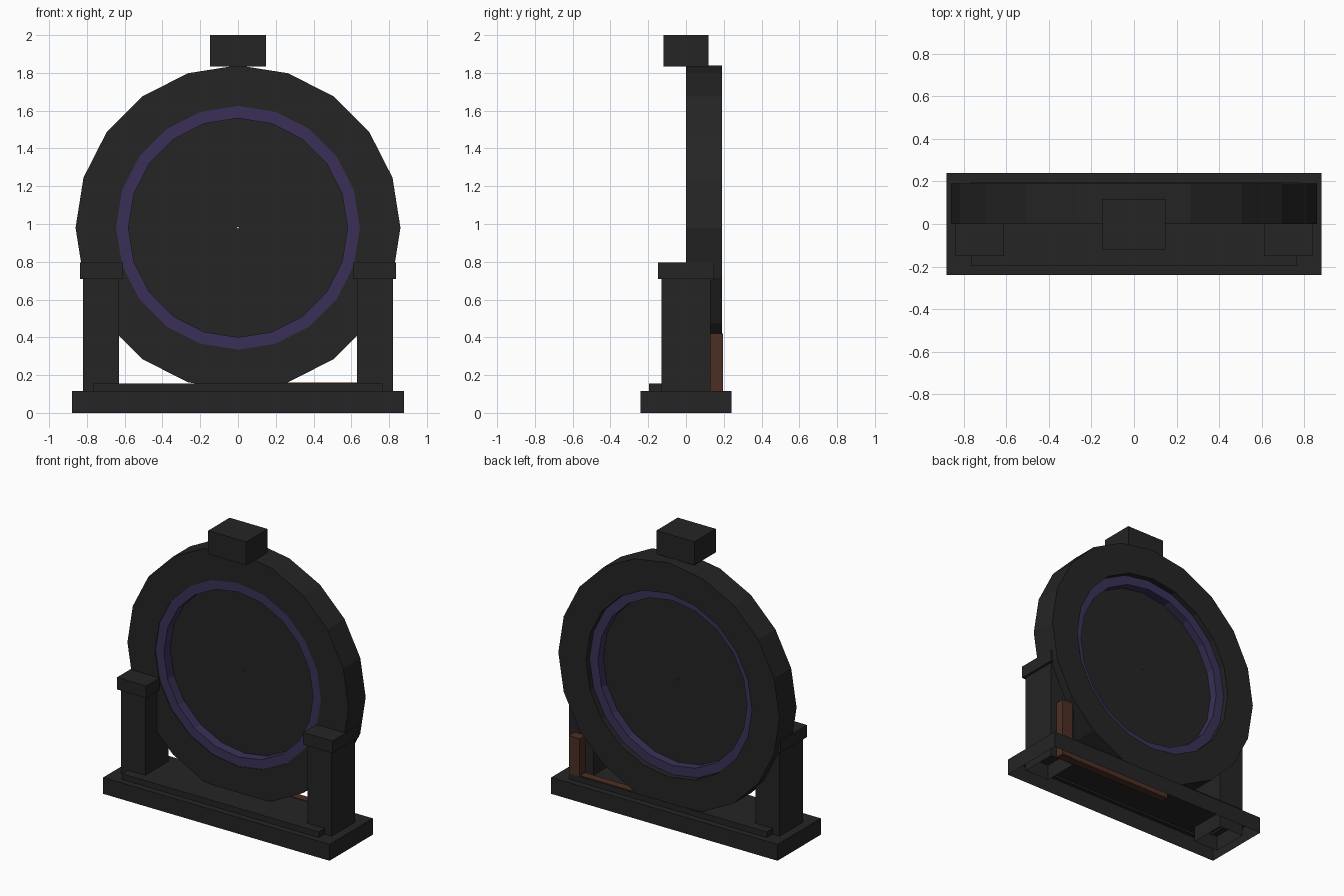
import bpy, bmesh, math

if "Cube" in bpy.data.objects:
    bpy.data.objects.remove(bpy.data.objects["Cube"])


def material(name, rgb):
    m = bpy.data.materials.new(name)
    m.diffuse_color = (*rgb, 1)
    m.use_nodes = True
    m.node_tree.nodes["Principled BSDF"].inputs["Base Color"].default_value = m.diffuse_color
    return m


CHARCOAL = material("charcoal", (0.018, 0.018, 0.018))
PURPLE = material("dark_purple", (0.043, 0.030, 0.098))
BROWN = material("rust_brown", (0.072, 0.028, 0.017))


def finish(bm, name, mat):
    me = bpy.data.meshes.new(name)
    bm.to_mesh(me)
    bm.free()
    me.materials.append(mat)
    ob = bpy.data.objects.new(name, me)
    bpy.context.collection.objects.link(ob)
    return ob


def box(name, x, y, z, mat=CHARCOAL, open_bottom=False):
    """Box from (min, max) pairs, optionally hollow from below."""
    bm = bmesh.new()
    bmesh.ops.create_cube(bm, size=1)
    for v in bm.verts:
        v.co = [r[0] + (c + 0.5) * (r[1] - r[0]) for c, r in zip(v.co, (x, y, z))]
    bm.normal_update()
    if open_bottom:
        down = [f for f in bm.faces if f.normal.z < -0.9]
        bmesh.ops.delete(bm, geom=down, context='FACES_ONLY')
    return finish(bm, name, mat)


def ring(name, r_in, r_out, y0, y1, mat, sides=20, cz=0.98):
    """Flat-sided annulus standing upright, axis along y."""
    bm = bmesh.new()
    profile = [(r_out, y0), (r_out, y1), (r_in, y1), (r_in, y0)]
    loops = []
    for i in range(sides):
        a = 2 * math.pi * i / sides
        loops.append([bm.verts.new((r * math.sin(a), y, cz + r * math.cos(a)))
                      for r, y in profile])
    for i in range(sides):
        p, q = loops[i], loops[(i + 1) % sides]
        for k in range(4):
            n = (k + 1) % 4
            bm.faces.new((p[k], p[n], q[n], q[k]))
    bmesh.ops.recalc_face_normals(bm, faces=bm.faces)
    return finish(bm, name, mat)


# Base plinth and low step, hollow underneath
box("base", (-0.88, 0.88), (-0.24, 0.24), (0, 0.115), open_bottom=True)
box("base_step", (-0.765, 0.765), (-0.195, 0.195), (0.10, 0.155), open_bottom=True)

# Side pillars with caps
for side, s in (("left", -1), ("right", 1)):
    box(side + "_pillar", sorted((s * 0.63, s * 0.82)), (-0.13, 0.13), (0.005, 0.715),
        open_bottom=True)
    box(side + "_pillar_cap", sorted((s * 0.61, s * 0.837)), (-0.148, 0.148), (0.71, 0.795))

# Upright wheel: outer ring, coloured inner ring, central panel
ring("outer_ring", 0.645, 0.86, 0.0, 0.19, CHARCOAL)
ring("inner_ring", 0.58, 0.646, 0.005, 0.15, PURPLE)
ring("centre_panel", 0.004, 0.585, 0.075, 0.09, CHARCOAL)

# Block on top of the ring
box("top_block", (-0.148, 0.148), (-0.12, 0.118), (1.835, 2.0))

# Pipe at the back: upright and run along the base
box("pipe_upright", (0.69, 0.775), (0.13, 0.195), (0.005, 0.42), BROWN)
box("pipe_run", (-0.13, 0.70), (0.135, 0.19), (0.005, 0.16), BROWN)
